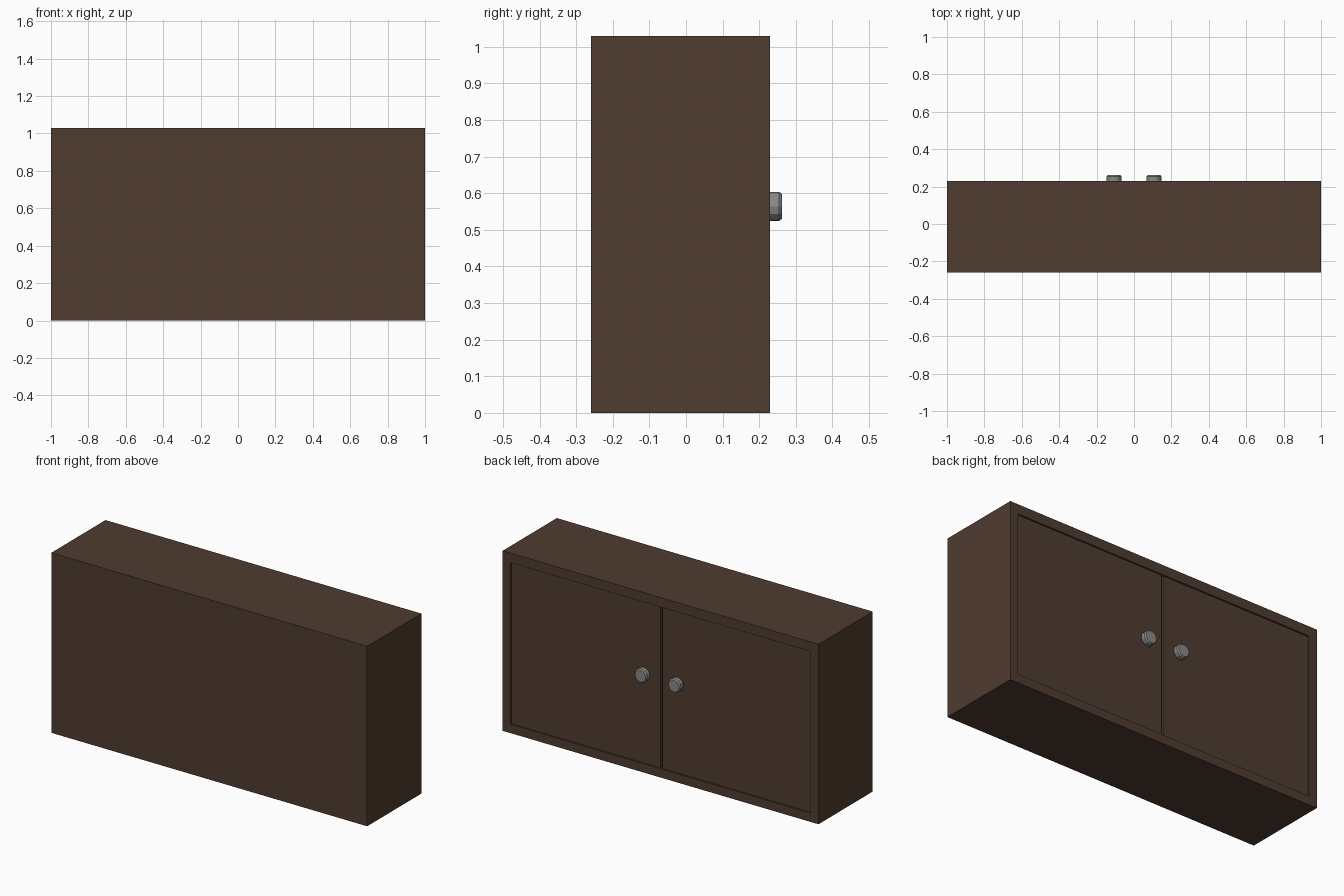
import bpy, bmesh, math
from mathutils import Matrix

if "Cube" in bpy.data.objects:
    bpy.data.objects.remove(bpy.data.objects["Cube"])

X, Y0, Y1, Z = 1.0, -0.26, 0.23, 1.03      # cabinet extents
IX, IZ0, IZ1 = 0.95, 0.05, 0.975           # door opening

wood = bpy.data.materials.new("dark_wood")
wood.diffuse_color = (0.08, 0.045, 0.03, 1)
wood.use_nodes = True
wood.node_tree.nodes["Principled BSDF"].inputs["Base Color"].default_value = wood.diffuse_color
metal = bpy.data.materials.new("grey_metal")
metal.diffuse_color = (0.25, 0.25, 0.25, 1)
metal.use_nodes = True
metal.node_tree.nodes["Principled BSDF"].inputs["Base Color"].default_value = metal.diffuse_color


def finish(name, bm, mat):
    bmesh.ops.recalc_face_normals(bm, faces=bm.faces)
    me = bpy.data.meshes.new(name)
    bm.to_mesh(me)
    bm.free()
    me.materials.append(mat)
    ob = bpy.data.objects.new(name, me)
    bpy.context.collection.objects.link(ob)
    return ob


def box(name, x0, x1, y0, y1, z0, z1):
    bm = bmesh.new()
    size = Matrix.Diagonal((x1 - x0, y1 - y0, z1 - z0, 1))
    place = Matrix.Translation(((x0 + x1) / 2, (y0 + y1) / 2, (z0 + z1) / 2))
    bmesh.ops.create_cube(bm, size=1, matrix=place @ size)
    return finish(name, bm, wood)


def knob(name, x, z, sides=12):
    # turned profile: radius, y
    profile = [(0.022, 0.215), (0.022, 0.228), (0.04, 0.23),
               (0.04, 0.254), (0.034, 0.262)]
    bm = bmesh.new()
    rings = []
    for r, y in profile:
        rings.append([bm.verts.new((x + r * math.cos(a), y, z + r * math.sin(a)))
                      for a in (2 * math.pi * i / sides for i in range(sides))])
    for a, b in zip(rings, rings[1:]):
        for i in range(sides):
            j = (i + 1) % sides
            bm.faces.new((a[i], a[j], b[j], b[i]))
    bm.faces.new(rings[0])
    bm.faces.new(rings[-1])
    return finish(name, bm, metal)


# cabinet case: a block with the door opening inset and pushed inwards
bm = bmesh.new()
bmesh.ops.create_cube(bm, size=1, matrix=Matrix.Translation((0, (Y0 + Y1) / 2, Z / 2))
                      @ Matrix.Diagonal((2 * X, Y1 - Y0, Z, 1)))
opening = next(f for f in bm.faces if f.calc_center_median().y > Y1 - 0.01)
bmesh.ops.inset_individual(bm, faces=[opening], thickness=0.05)
for v in opening.verts:
    v.co.x = math.copysign(IX, v.co.x)
    v.co.z = IZ1 if v.co.z > Z / 2 else IZ0
inner = bmesh.ops.extrude_discrete_faces(bm, faces=[opening])["faces"][0]
for v in inner.verts:
    v.co.y = Y0 + 0.03
finish("cabinet_case", bm, wood)

# doors with knobs, slightly recessed, and a stop strip behind the gap
for side, s in (("left", 1), ("right", -1)):
    a, b = sorted((s * 0.006, s * IX))
    box(side + "_door", a, b, Y1 - 0.04, Y1 - 0.01, IZ0, IZ1)
    knob(side + "_knob", s * 0.106, 0.564)
box("door_stop", -0.04, 0.04, Y1 - 0.06, Y1 - 0.035, IZ0, IZ1)
